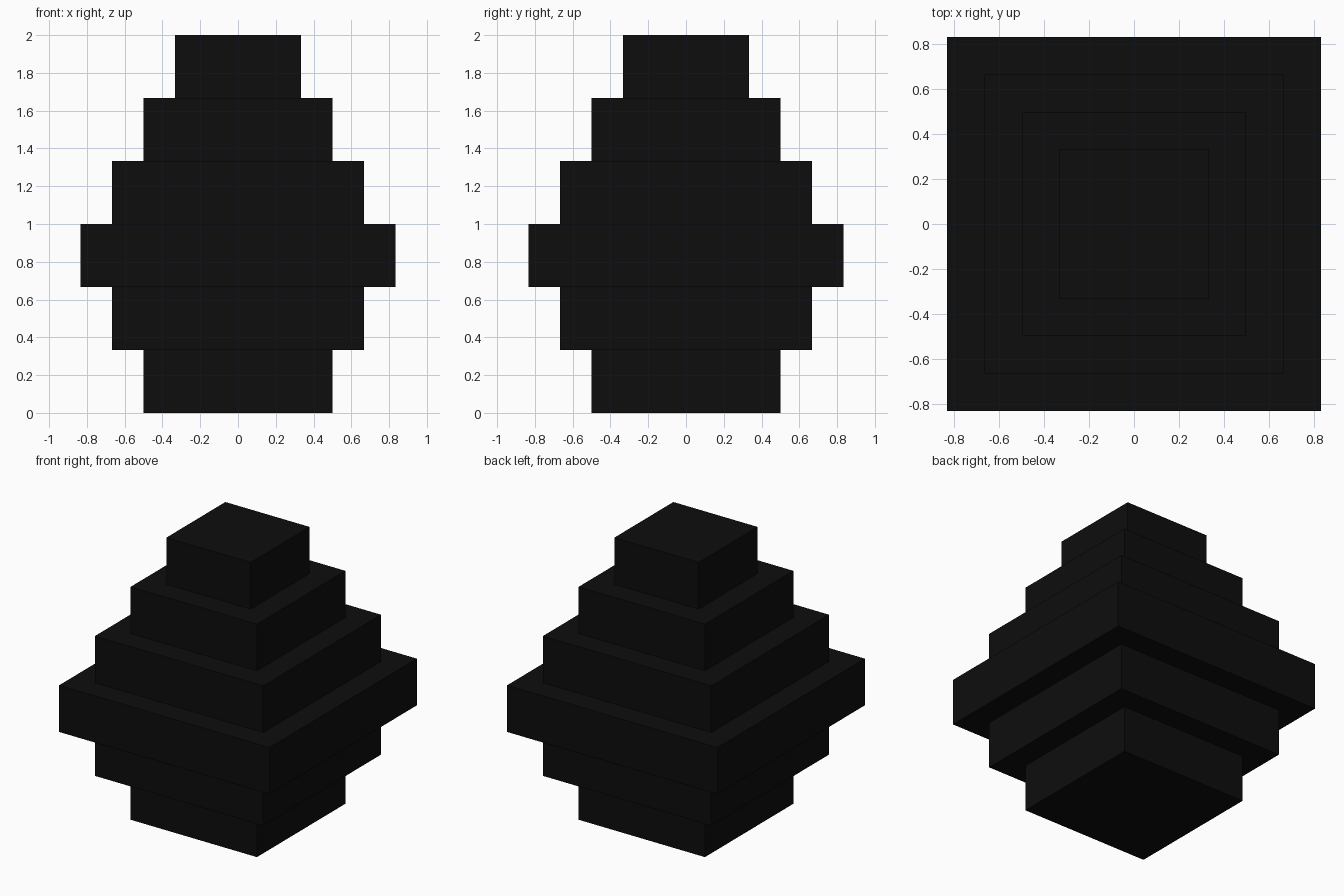
import bpy
import bmesh

cube = bpy.data.objects.get("Cube")
if cube:
    bpy.data.objects.remove(cube, do_unlink=True)

# Single near-black colour
black = bpy.data.materials.new("near_black")
black.use_nodes = True
colour = (0.004, 0.004, 0.004, 1.0)
black.diffuse_color = colour
black.node_tree.nodes["Principled BSDF"].inputs["Base Color"].default_value = colour

# Six square tiers of equal height, half widths from bottom to top
STEP = 1 / 3
half_widths = [n / 6 for n in (3, 4, 5, 4, 3, 2)]


def square_ring(bm, h, z):
    return [bm.verts.new((x * h, y * h, z))
            for x, y in ((-1, -1), (1, -1), (1, 1), (-1, 1))]


# Lower and upper ring of each tier, joined into one closed stepped shell
bm = bmesh.new()
rings = []
for i, h in enumerate(half_widths):
    rings += [square_ring(bm, h, i * STEP), square_ring(bm, h, (i + 1) * STEP)]
for low, high in zip(rings, rings[1:]):
    for k in range(4):
        n = (k + 1) % 4
        bm.faces.new((low[k], low[n], high[n], high[k]))
bm.faces.new(rings[0][::-1])
bm.faces.new(rings[-1])
bmesh.ops.recalc_face_normals(bm, faces=bm.faces)

mesh = bpy.data.meshes.new("stepped_tower")
bm.to_mesh(mesh)
bm.free()
mesh.materials.append(black)
tower = bpy.data.objects.new("stepped_tower", mesh)
bpy.context.collection.objects.link(tower)
